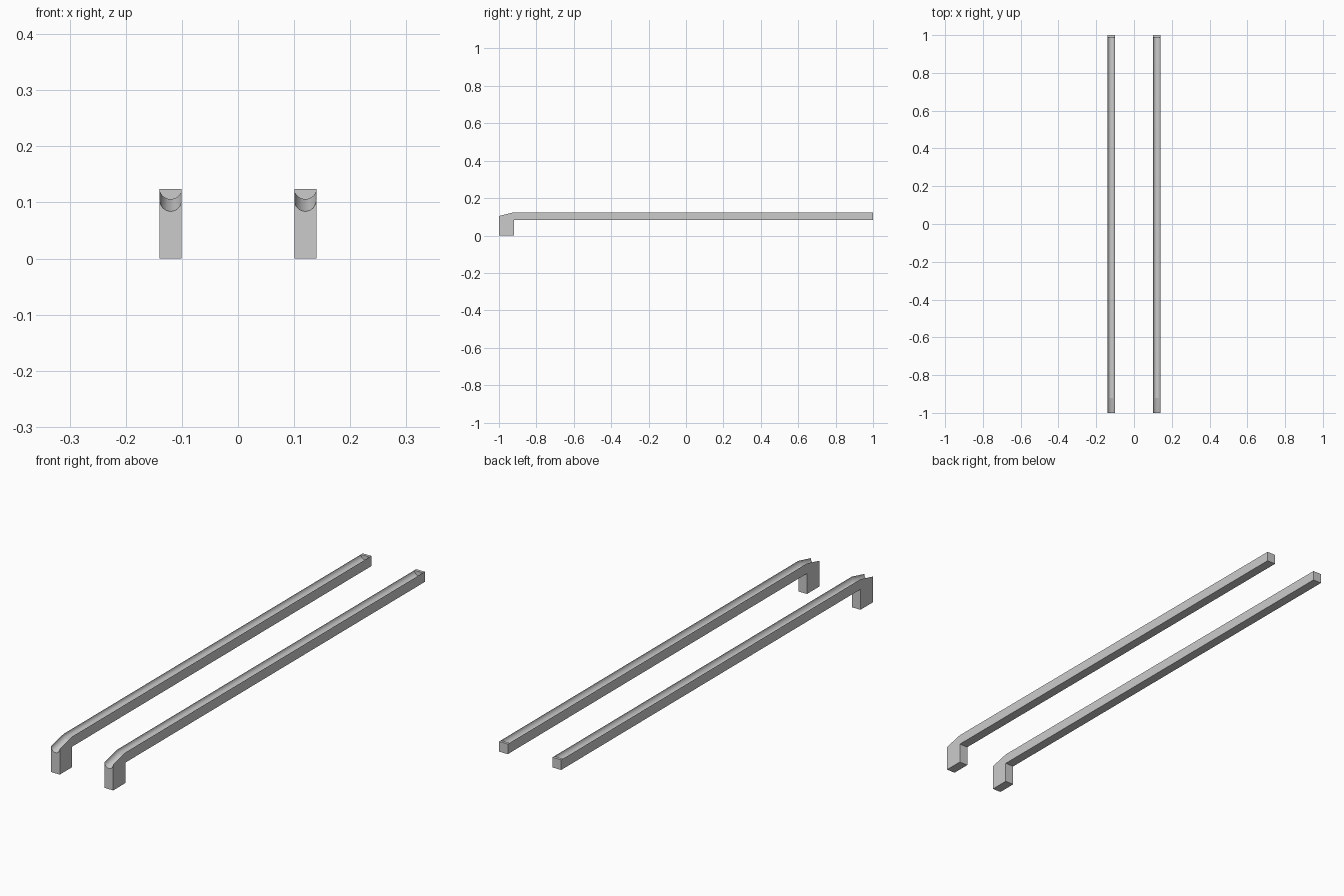
import bpy, bmesh, math

if "Cube" in bpy.data.objects:
    bpy.data.objects.remove(bpy.data.objects["Cube"])

HALF_W, CENTRE_X, SEGS = 0.0195, 0.12, 16
GROOVE_DEPTH = 0.018

# side outline (y, z): leg, underside, back end, rim, sloped spout
OUTLINE = [(-1, 0), (-0.92, 0), (-0.92, 0.083), (1, 0.083), (1, 0.124),
           (0.988, 0.124), (-0.92, 0.124), (-1, 0.1045)]


def make_rail(name, cx):
    bm = bmesh.new()
    left = [bm.verts.new((cx - HALF_W, y, z)) for y, z in OUTLINE]
    right = [bm.verts.new((cx + HALF_W, y, z)) for y, z in OUTLINE]

    # rounded groove section hanging between the two rim points
    def arc(i, depth):
        y, z = OUTLINE[i]
        mid = []
        for k in range(1, SEGS):
            a = math.pi * k / SEGS
            mid.append(bm.verts.new((cx - HALF_W * math.cos(a), y, z - depth * math.sin(a))))
        return [left[i]] + mid + [right[i]]

    back, bend, front = arc(5, GROOVE_DEPTH), arc(6, GROOVE_DEPTH), arc(7, 0.0205)

    # side walls
    bm.faces.new(left)
    bm.faces.new(right[::-1])
    # leg, underside, back end and its flat rim
    for i in range(5):
        bm.faces.new((left[i], left[i + 1], right[i + 1], right[i]))
    # groove surface
    for a, b in ((back, bend), (bend, front)):
        for k in range(SEGS):
            bm.faces.new((a[k], b[k], b[k + 1], a[k + 1]))
    # groove end wall and front face
    bm.faces.new(back)
    bm.faces.new(front + [right[0], left[0]])
    bmesh.ops.recalc_face_normals(bm, faces=bm.faces)

    mesh = bpy.data.meshes.new(name)
    bm.to_mesh(mesh)
    bm.free()
    obj = bpy.data.objects.new(name, mesh)
    bpy.context.collection.objects.link(obj)
    bpy.ops.object.select_all(action='DESELECT')
    obj.select_set(True)
    bpy.context.view_layer.objects.active = obj
    bpy.ops.object.shade_smooth_by_angle(angle=math.radians(12))


make_rail("left_grooved_rail", -CENTRE_X)
make_rail("right_grooved_rail", CENTRE_X)
